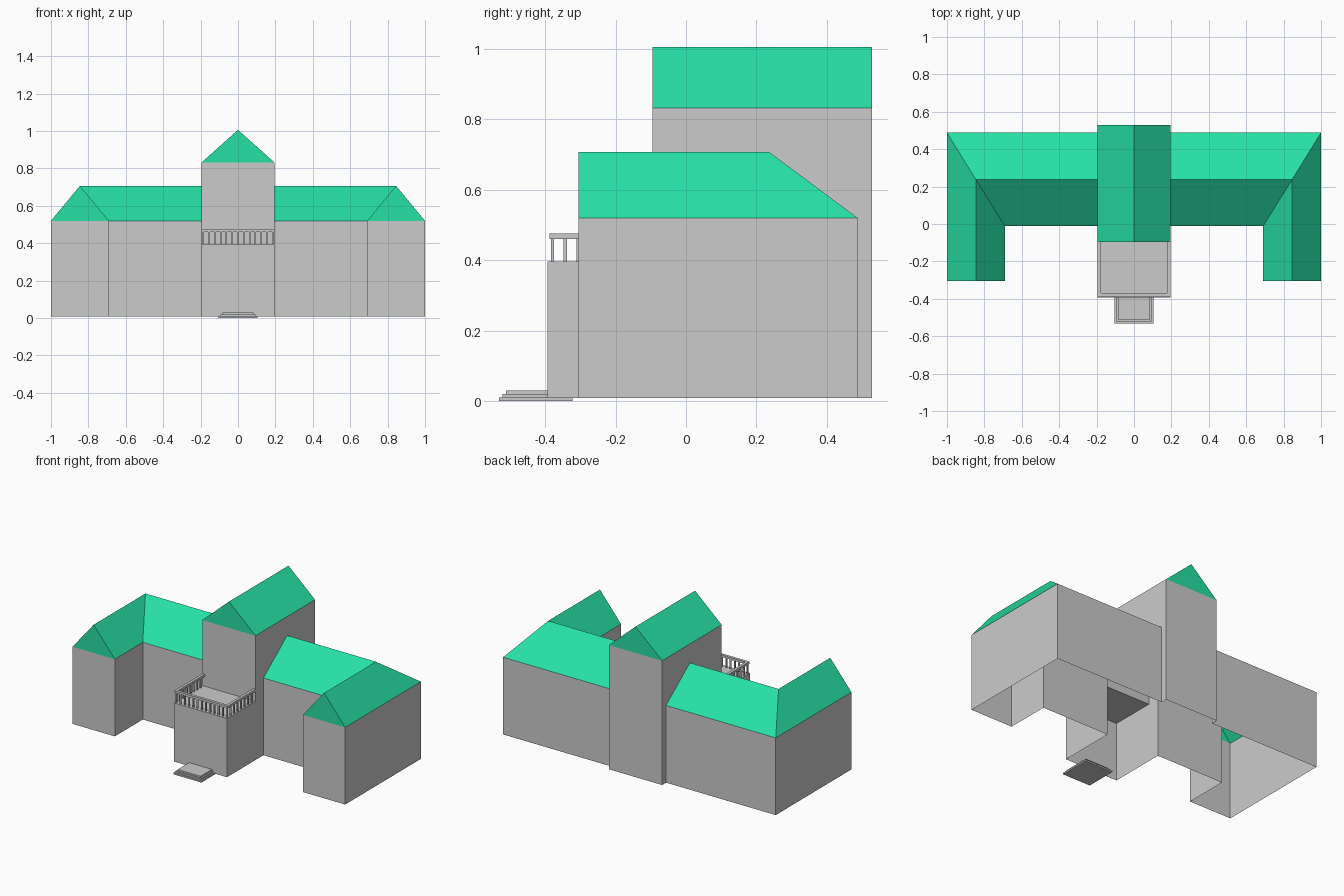
import bpy

if "Cube" in bpy.data.objects:
    bpy.data.objects.remove(bpy.data.objects["Cube"])

BASE, EAVE, RIDGE = 0.008, 0.52, 0.707
TW, T_EAVE, T_TOP = 0.195, 0.832, 1.006   # tower half width and heights
FLOOR = 0.397                             # balcony floor

green = bpy.data.materials.new("roof_green")
green.diffuse_color = (0.02, 0.75, 0.38, 1)
green.use_nodes = True
green.node_tree.nodes["Principled BSDF"].inputs["Base Color"].default_value = green.diffuse_color


def make(name, verts, faces, mat=None, mirror=False):
    me = bpy.data.meshes.new(name)
    me.from_pydata(verts, [], faces)
    me.update()
    ob = bpy.data.objects.new(name, me)
    bpy.context.collection.objects.link(ob)
    if mat:
        me.materials.append(mat)
    if mirror:
        m = ob.modifiers.new("mirror", "MIRROR")
        m.use_axis = (True, False, False)
    return ob


def box(name, x0, x1, y0, y1, z0, z1, mirror=False):
    v = [(x, y, z) for z in (z0, z1) for x, y in ((x0, y0), (x1, y0), (x1, y1), (x0, y1))]
    f = [(3, 2, 1, 0), (4, 5, 6, 7)] + [(i, (i + 1) % 4, (i + 1) % 4 + 4, i + 4) for i in range(4)]
    return make(name, v, f, mirror=mirror)


# Main block and wing walls, an open shell mirrored left to right
plan = [(TW, -0.012), (0.69, -0.012), (0.69, -0.305), (1, -0.305), (1, 0.488), (TW, 0.488)]
n = len(plan)
make("wing_walls",
     [(x, y, BASE) for x, y in plan] + [(x, y, EAVE) for x, y in plan],
     [(i, i + 1, i + 1 + n, i + n) for i in range(n - 1)], mirror=True)

# Wing roof: eave outline plus ridge points
roof = [(x, y, EAVE) for x, y in plan] + [
    (0.845, -0.305, RIDGE), (0.845, 0.237, RIDGE), (TW, 0.237, RIDGE)]
make("wing_roof", roof,
     [(0, 1, 7, 8), (1, 2, 6, 7), (6, 3, 4, 7), (4, 5, 8, 7), (2, 3, 6)],
     green, mirror=True)

# Tower and porch walls: side profile, open where the wings join
side = [(-0.394, BASE), (-0.012, BASE), (-0.012, EAVE), (0.237, RIDGE), (0.488, EAVE),
        (0.488, BASE), (0.529, BASE), (0.529, T_EAVE), (-0.095, T_EAVE),
        (-0.095, FLOOR), (-0.394, FLOOR)]
n = len(side)
faces = [tuple(range(n)), tuple(reversed(range(n, 2 * n)))]
for i in (6, 8, 9, 10):   # back, tower front, balcony floor, porch front
    j = (i + 1) % n
    faces.append((j, i, i + n, j + n))
make("tower_walls",
     [(TW, y, z) for y, z in side] + [(-TW, y, z) for y, z in side], faces)

# Tower gable roof
gable = [(x, y, z) for y in (-0.095, 0.529)
         for x, z in ((-TW, T_EAVE), (TW, T_EAVE), (0, T_TOP))]
make("tower_roof", gable, [(0, 1, 2), (4, 3, 5), (1, 4, 5, 2), (3, 0, 2, 5)], green)

# Balcony handrail
box("front_rail", -TW, TW, -0.388, -0.37, 0.461, 0.476)
box("side_rail", TW - 0.018, TW, -0.37, -0.095, 0.461, 0.476, mirror=True)

# Balusters
r = 0.0045
for i in range(13):
    x = -0.186 + i * 0.031
    box("front_baluster", x - r, x + r, -0.379 - r, -0.379 + r, FLOOR, 0.461)
for i in range(1, 8):
    y = -0.379 + i * 0.036
    box("side_baluster", 0.186 - r, 0.186 + r, y - r, y + r, FLOOR, 0.461, mirror=True)

# Entrance steps
for i in range(3):
    d = i * 0.0095
    box("entrance_step", -0.103 + d, 0.103 - d, -0.531 + d, -0.323 - d,
        i * 0.01, (i + 1) * 0.01)
